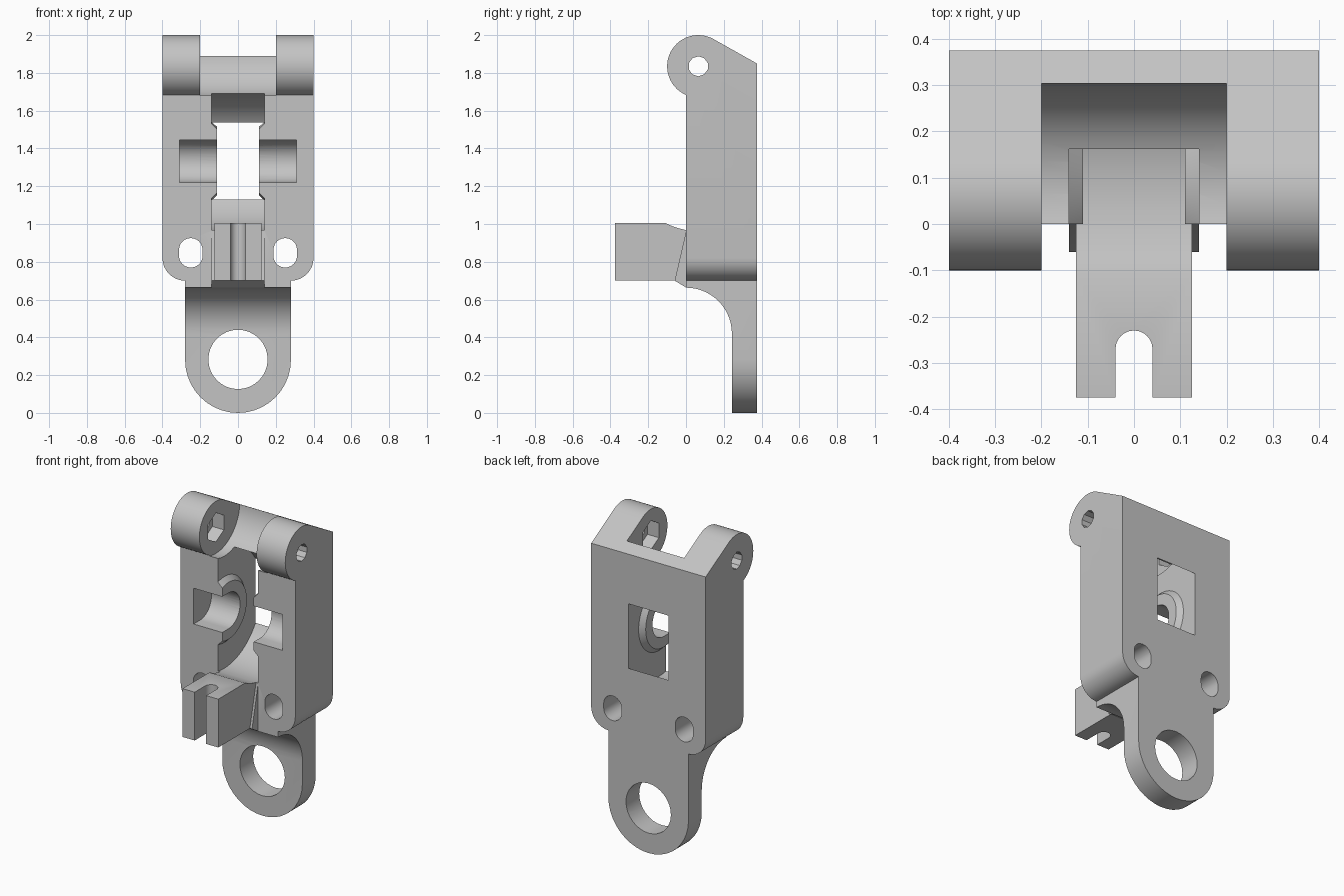
import bpy, bmesh, math

if "Cube" in bpy.data.objects:
    bpy.data.objects.remove(bpy.data.objects["Cube"])

AXLE = (0.065, 1.333)   # wheel axle centre (y, z)
PIN = (0.065, 1.835)    # hinge pin centre (y, z)


def arc(cx, cy, r, a0, a1, n=16):
    return [(cx + r * math.cos(math.radians(a0 + (a1 - a0) * i / n)),
             cy + r * math.sin(math.radians(a0 + (a1 - a0) * i / n))) for i in range(n + 1)]


def circle(cx, cy, r, n, phase=0):
    return arc(cx, cy, r, phase, phase + 360, n)[:-1]


def finish(name, bm):
    bmesh.ops.recalc_face_normals(bm, faces=bm.faces)
    me = bpy.data.meshes.new(name)
    bm.to_mesh(me)
    bm.free()
    ob = bpy.data.objects.new(name, me)
    bpy.context.collection.objects.link(ob)
    return ob


def prism(name, pts, axis, lo, hi):
    """Extrude a 2D outline along one axis from lo to hi."""
    place = {'x': lambda p, d: (d, p[0], p[1]),
             'y': lambda p, d: (p[0], d, p[1]),
             'z': lambda p, d: (p[0], p[1], d)}[axis]
    bm = bmesh.new()
    a = [bm.verts.new(place(p, lo)) for p in pts]
    b = [bm.verts.new(place(p, hi)) for p in pts]
    bm.faces.new(a)
    bm.faces.new(b[::-1])
    for i in range(len(pts)):
        j = (i + 1) % len(pts)
        bm.faces.new((a[i], b[i], b[j], a[j]))
    return finish(name, bm)


def lathe_x(name, prof, cy, cz, n):
    """Spin an (x, radius) profile about the x axis."""
    bm = bmesh.new()
    vs = [bm.verts.new((x, cy, cz + r)) for x, r in prof]
    es = [bm.edges.new(e) for e in zip(vs, vs[1:])]
    bmesh.ops.spin(bm, geom=vs + es, cent=(0, cy, cz), axis=(1, 0, 0),
                   angle=math.tau, steps=n, use_duplicate=False)
    bmesh.ops.remove_doubles(bm, verts=bm.verts, dist=1e-5)
    return finish(name, bm)


def combine(target, tool, op):
    mod = target.modifiers.new(tool.name, 'BOOLEAN')
    mod.operation = op
    mod.solver = 'EXACT'
    mod.object = tool
    bpy.context.view_layer.objects.active = target
    bpy.ops.object.modifier_apply(modifier=mod.name)
    bpy.data.objects.remove(tool)


# Side profile: back plate, hinge knuckle, concave fillet into the ring tab
side = ([(0.375, 0), (0.375, 1.85)]
        + arc(*PIN, 0.165, 60.7, 246.8, 28)
        + arc(0, 0.42, 0.243, 90, 0, 14)
        + [(0.243, 0)])
bracket = prism("hinge_bracket", side, 'x', -0.6, 0.6)

# Front outline: rounded lower corners and round tab end
right = arc(0, 0.28, 0.28, -90, 0, 10) + arc(0.28, 0.82, 0.12, -90, 0, 8) + [(0.4, 2.3)]
outline = right + [(-x, z) for x, z in reversed(right[1:])]
combine(bracket, prism("outline", outline, 'y', -0.3, 0.6), 'INTERSECT')

# Forked prong on the front, with its tapered root
fork = ([(-0.125, 0.06), (-0.125, -0.375), (-0.04, -0.375)]
        + arc(0, -0.27, 0.04, 180, 0, 12)
        + [(0.04, -0.375), (0.125, -0.375), (0.125, 0.06)])
combine(bracket, prism("prong", fork, 'z', 0.7, 1.005), 'UNION')
root = [(0.05, 0.96), (0, 0.96), (-0.06, 0.7), (0, 0.664), (0.05, 0.7)]
combine(bracket, prism("prong_root", root, 'x', -0.14, 0.14), 'UNION')

# Notch between the hinge knuckles
notch = arc(0.065, 1.91, 0.24, 180, 360, 32) + [(0.305, 2.3), (-0.175, 2.3)]
combine(bracket, prism("knuckle_notch", notch, 'x', -0.2, 0.2), 'DIFFERENCE')

# Wheel pocket, leaving conical bosses round the axle
wheel = [(-0.11, 0), (-0.11, 0.18), (-0.14, 0.208), (-0.14, 0.371),
         (0.14, 0.371), (0.14, 0.208), (0.11, 0.18), (0.11, 0)]
combine(bracket, lathe_x("wheel_pocket", wheel, *AXLE, 64), 'DIFFERENCE')

# Axle slot open to the front
axle = arc(*AXLE, 0.113, -90, 90, 20) + [(-0.3, AXLE[1] + 0.113), (-0.3, AXLE[1] - 0.113)]
combine(bracket, prism("axle_slot", axle, 'x', -0.31, 0.31), 'DIFFERENCE')

# Hinge pin hole and hexagonal nut recesses on the inner knuckle faces
combine(bracket, prism("pin_hole", circle(*PIN, 0.053, 10, 18), 'x', -0.6, 0.6), 'DIFFERENCE')
combine(bracket, prism("nut_recess", circle(*PIN, 0.092, 6, 30), 'x', -0.28, 0.28), 'DIFFERENCE')

# Oblong screw holes and the big ring hole
for s in (-1, 1):
    slot = arc(s * 0.25, 0.863, 0.0625, 0, 180, 12) + arc(s * 0.25, 0.832, 0.0625, 180, 360, 12)
    combine(bracket, prism("screw_hole", slot, 'y', -0.3, 0.6), 'DIFFERENCE')
combine(bracket, prism("ring_hole", circle(0, 0.283, 0.157, 32), 'y', -0.3, 0.6), 'DIFFERENCE')

# Single grey colour, smooth curves with sharp edges
grey = bpy.data.materials.new("plain_grey")
grey.diffuse_color = (0.55, 0.55, 0.55, 1)
grey.use_nodes = True
grey.node_tree.nodes["Principled BSDF"].inputs["Base Color"].default_value = grey.diffuse_color
bracket.data.materials.clear()
bracket.data.materials.append(grey)
bpy.ops.object.select_all(action='DESELECT')
bracket.select_set(True)
bpy.context.view_layer.objects.active = bracket
bpy.ops.object.shade_smooth_by_angle(angle=math.radians(30))
